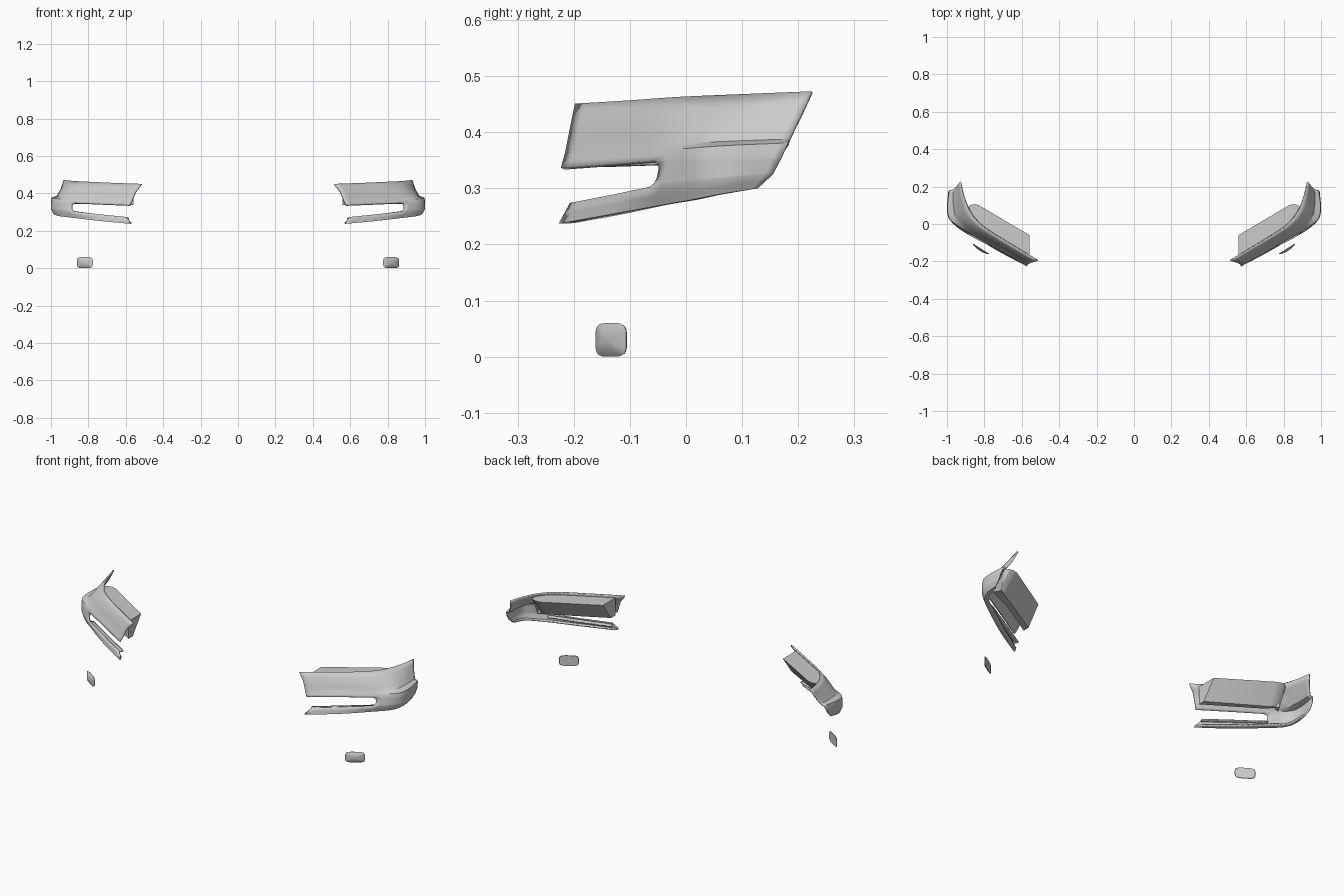
import bpy, bmesh, math
from mathutils import Vector

if "Cube" in bpy.data.objects:
    bpy.data.objects.remove(bpy.data.objects["Cube"])

SUB = 6  # curve steps between control columns

# Each row of the corner panel: z at inner end / slot end / rear edge, then six xy points
ROWS = [
    ((.451, .463, .473), [(.516, -.198), (.68, -.10), (.81, -.015), (.875, .06), (.91, .14), (.932, .224)]),
    ((.412, .418, .428), [(.547, -.206), (.71, -.113), (.85, -.03), (.915, .035), (.942, .12), (.947, .204)]),
    ((.372, .378, .388), [(.564, -.214), (.72, -.123), (.872, -.04), (.945, .02), (.965, .09), (.968, .184)]),
    ((.362, .368, .381), [(.567, -.216), (.725, -.127), (.88, -.042), (.975, .015), (.997, .08), (.987, .182)]),
    ((.337, .350, .355), [(.580, -.223), (.735, -.134), (.89, -.046), (.98, .015), (1.0, .08), (.993, .171)]),
    ((.274, .304, .325), [(.597, -.207), (.745, -.130), (.89, -.055), (.975, .01), (1.0, .07), (.992, .155)]),
    ((.237, .268, .300), [(.572, -.227), (.735, -.140), (.87, -.055), (.955, .005), (.985, .06), (.985, .128)]),
    ((.238, .271, .297), [(.582, -.200), (.735, -.110), (.86, -.032), (.94, .020), (.965, .06), (.972, .110)]),
]


def catmull(pts, n=SUB):
    p = [pts[0] * 2 - pts[1]] + pts + [pts[-1] * 2 - pts[-2]]
    out = []
    for i in range(1, len(p) - 2):
        a, b, c, d = p[i - 1:i + 3]
        for k in range(n):
            t = k / n
            out.append(.5 * (2 * b + (c - a) * t + (2 * a - 5 * b + 4 * c - d) * t * t
                             + (3 * b - a - 3 * c + d) * t ** 3))
    return out + [pts[-1]]


def row_curve(row):
    (z0, z1, z2), xy = row
    zs = [z0, (z0 + z1) / 2, z1, z1 + (z2 - z1) / 3, z1 + (z2 - z1) * 2 / 3, z2]
    return catmull([Vector((x, y, z)) for (x, y), z in zip(xy, zs)])


def finish(name, bm, thick=0, angle=30, fix=False):
    if fix:
        bmesh.ops.recalc_face_normals(bm, faces=bm.faces)
    me = bpy.data.meshes.new(name)
    bm.to_mesh(me)
    bm.free()
    ob = bpy.data.objects.new(name, me)
    bpy.context.collection.objects.link(ob)
    bpy.ops.object.select_all(action='DESELECT')
    ob.select_set(True)
    bpy.context.view_layer.objects.active = ob
    bpy.ops.object.shade_smooth_by_angle(angle=math.radians(angle))
    if thick:
        s = ob.modifiers.new("thickness", 'SOLIDIFY')
        s.thickness = thick
        s.offset = -1
    m = ob.modifiers.new("mirror", 'MIRROR')
    m.use_axis = (True, False, False)
    m.use_mirror_merge = False
    return ob


# Bumper corner panel with its crease and rounded slot
curves = [row_curve(r) for r in ROWS]
SLOT_ROW, SLOT_COL, STEPS = 4, 2 * SUB, 8
grid, first_col = [], []
for i in range(len(curves) - 1):
    steps = STEPS if i == SLOT_ROW else 2
    for k in range(steps):
        row = [a.lerp(b, k / steps) for a, b in zip(curves[i], curves[i + 1])]
        if i == SLOT_ROW or (i == SLOT_ROW + 1 and k == 0):  # round the slot end
            t = abs(2 * k / STEPS - 1) if i == SLOT_ROW else 1
            row[SLOT_COL] = row[SLOT_COL].lerp(row[SLOT_COL - 1], .85 * t ** 4)
        grid.append(row)
        first_col.append(SLOT_COL if i == SLOT_ROW else 0)
grid.append(curves[-1])
bm = bmesh.new()
verts = [[bm.verts.new(p) for p in row] for row in grid]
for r in range(len(grid) - 1):
    for c in range(first_col[r], len(grid[0]) - 1):
        bm.faces.new((verts[r + 1][c], verts[r + 1][c + 1], verts[r][c + 1], verts[r][c]))
bmesh.ops.delete(bm, geom=[v for v in bm.verts if not v.link_faces], context='VERTS')
finish("bumper_corner_panel", bm, .008)

# Shelf behind the lower lip
bm = bmesh.new()
edge = [p + Vector((-.004, .006, -.003)) for p in curves[5][:SLOT_COL + 1]]
a = [bm.verts.new(p) for p in edge]
b = [bm.verts.new(p + Vector((-.010, .022, -.002))) for p in edge]
for i in range(len(edge) - 1):
    bm.faces.new((a[i], a[i + 1], b[i + 1], b[i]))
finish("lower_lip_shelf", bm, .006)

# Lamp housing behind the upper band, its back leaning forward toward the bottom
outline = [(.558, -.172), (.558, -.06), (.825, .098), (.85, .106), (.875, .102),
           (.893, .085), (.885, .05), (.84, -.005)]
bm = bmesh.new()
low, high = [], []
for i, (x, y) in enumerate(outline):
    lean = 1 if 1 <= i <= 5 else 0
    low.append(bm.verts.new((x + .015 * lean * (x > .6), y - .075 * lean, .338 + .02 * (x - .55))))
    high.append(bm.verts.new((x, y, .437 + .025 * (x - .55))))
bm.faces.new(low)
bm.faces.new(high)
for i in range(len(low)):
    j = (i + 1) % len(low)
    bm.faces.new((low[i], low[j], high[j], high[i]))
finish("lamp_housing", bm, fix=True)

# Small rounded marker lens near the ground
along = Vector((.83, .53, 0)).normalized()
out = Vector((along.y, -along.x, 0))
centre = Vector((.819, -.134, .03))
bm = bmesh.new()
N = 40


def lens_ring(s, bulge):
    ring = []
    for i in range(N):
        t = 2 * math.pi * i / N
        c, d = math.cos(t), math.sin(t)
        u = s * math.copysign(abs(c) ** .5, c)
        w = s * math.copysign(abs(d) ** .5, d)
        ring.append(bm.verts.new(centre + along * .051 * u + Vector((0, 0, .03 * w)) + out * bulge))
    return ring


rings = [lens_ring(s, .011 * (1 - s * s)) for s in (.25, .5, .75, .92, 1)]
rings.append(lens_ring(.96, -.003))
for p, q in zip(rings, rings[1:]):
    for i in range(N):
        j = (i + 1) % N
        bm.faces.new((p[i], p[j], q[j], q[i]))
bm.faces.new(rings[0])
bm.faces.new(rings[-1])
finish("marker_lens", bm, angle=40, fix=True)
